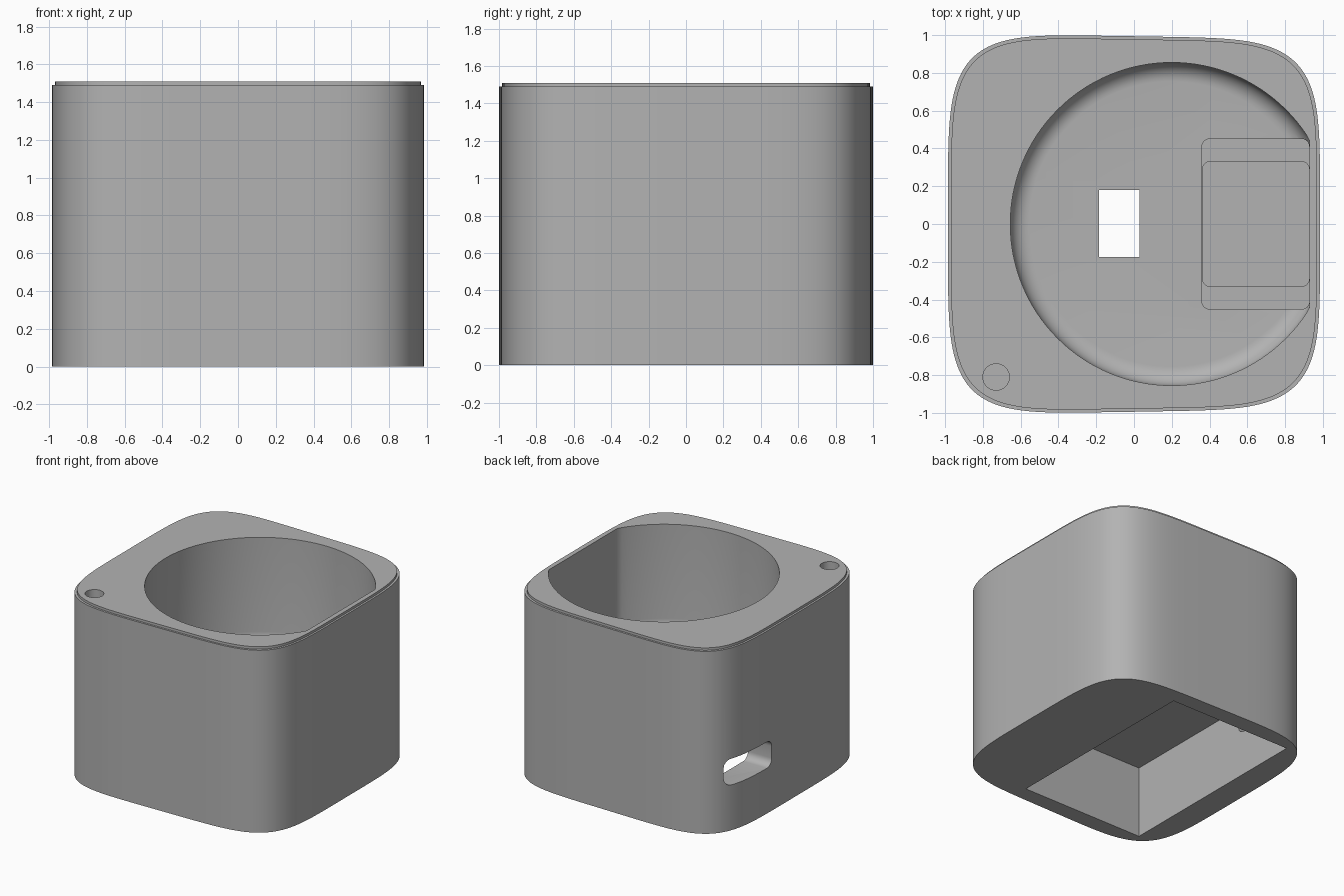
import bpy, bmesh
from math import sin, cos, pi, copysign

cube = bpy.data.objects.get("Cube")
if cube:
    bpy.data.objects.remove(cube, do_unlink=True)

grey = bpy.data.materials.new("matte grey")
grey.use_nodes = True
COLOUR = (0.45, 0.45, 0.45, 1)
grey.diffuse_color = COLOUR
grey.node_tree.nodes["Principled BSDF"].inputs["Base Color"].default_value = COLOUR


def loft(name, rings):
    """Closed solid through a stack of equal-length rings."""
    bm = bmesh.new()
    rows = [[bm.verts.new(p) for p in ring] for ring in rings]
    n = len(rows[0])
    for low, high in zip(rows, rows[1:]):
        for i in range(n):
            j = (i + 1) % n
            bm.faces.new((low[i], low[j], high[j], high[i]))
    bm.faces.new(rows[0][::-1])
    bm.faces.new(rows[-1])
    bmesh.ops.recalc_face_normals(bm, faces=bm.faces)
    mesh = bpy.data.meshes.new(name)
    bm.to_mesh(mesh)
    bm.free()
    mesh.materials.append(grey)
    obj = bpy.data.objects.new(name, mesh)
    bpy.context.collection.objects.link(obj)
    return obj


def angles(n):
    return [2 * pi * i / n for i in range(n)]


def outline(z, inset=0.0):
    """Soft square, a little deeper on its right side."""
    ring = []
    for t in angles(160):
        x = copysign(abs(cos(t)) ** 0.4, cos(t))
        y = copysign(abs(sin(t)) ** 0.4, sin(t)) * (0.994 - 0.016 * x)
        ring.append((x * (0.985 - inset), y * (1 - inset), z))
    return ring


def bowl_ring(radius, z):
    """Circle cut off flat by the left wall."""
    return [(min(0.2 + radius * cos(t), 0.93), radius * sin(t), z) for t in angles(128)]


def rounded(u0, u1, v0, v1, r):
    """Rounded rectangle in a plane."""
    pts = []
    corners = ((u1 - r, v1 - r), (u0 + r, v1 - r), (u0 + r, v0 + r), (u1 - r, v0 + r))
    for k, (u, v) in enumerate(corners):
        for s in range(7):
            a = pi / 2 * (k + s / 6)
            pts.append((u + r * cos(a), v + r * sin(a)))
    return pts


def prism(name, pts, low, high, along="z"):
    if along == "z":
        return loft(name, [[(u, v, w) for u, v in pts] for w in (low, high)])
    return loft(name, [[(w, u, v) for u, v in pts] for w in (low, high)])


# Outer shell with the slightly inset top plate
TOP, SEAM, FLOOR, FILLET, RADIUS = 1.51, 1.49, 0.64, 0.1, 0.855
body = loft("housing", [outline(0), outline(SEAM), outline(SEAM, 0.016), outline(TOP, 0.016)])

# Round well with a filleted floor
steps = [pi / 2 * i / 8 for i in range(9)]
well = [bowl_ring(RADIUS - FILLET + FILLET * sin(a), FLOOR + FILLET * (1 - cos(a))) for a in steps]
well.append(bowl_ring(RADIUS, TOP + 0.1))

cutters = [
    loft("well_cutter", well),
    # Stepped recess in the well floor
    prism("recess_cutter", rounded(0.36, 0.929, -0.45, 0.45, 0.04), 0.54, 0.8),
    prism("deep_recess_cutter", rounded(0.362, 0.928, -0.33, 0.33, 0.04), 0.42, 0.78),
    # Compartment open underneath, and the window joining it to the well
    prism("compartment_cutter", [(-0.77, -0.86), (0.335, -0.86), (0.335, 0.86), (-0.77, 0.86)], -0.1, 0.59),
    prism("window_cutter", [(-0.185, -0.175), (0.03, -0.175), (0.03, 0.18), (-0.185, 0.18)], 0.5, 0.75),
    # Cable slot through the right wall
    prism("slot_cutter", rounded(0.3, 0.81, 0.37, 0.585, 0.06), -1.2, -0.7, "x"),
    # Small round socket in the top corner
    prism("socket_cutter", [(-0.73 + 0.07 * cos(t), -0.81 + 0.07 * sin(t)) for t in angles(40)], 1.2, 1.6),
]

bpy.ops.object.select_all(action="DESELECT")
bpy.context.view_layer.objects.active = body
body.select_set(True)
for cutter in cutters:
    mod = body.modifiers.new(cutter.name, "BOOLEAN")
    mod.operation = "DIFFERENCE"
    mod.solver = "EXACT"
    mod.object = cutter
    bpy.ops.object.modifier_apply(modifier=mod.name)
    bpy.data.objects.remove(cutter, do_unlink=True)

bpy.ops.object.shade_smooth_by_angle(angle=pi / 6)
